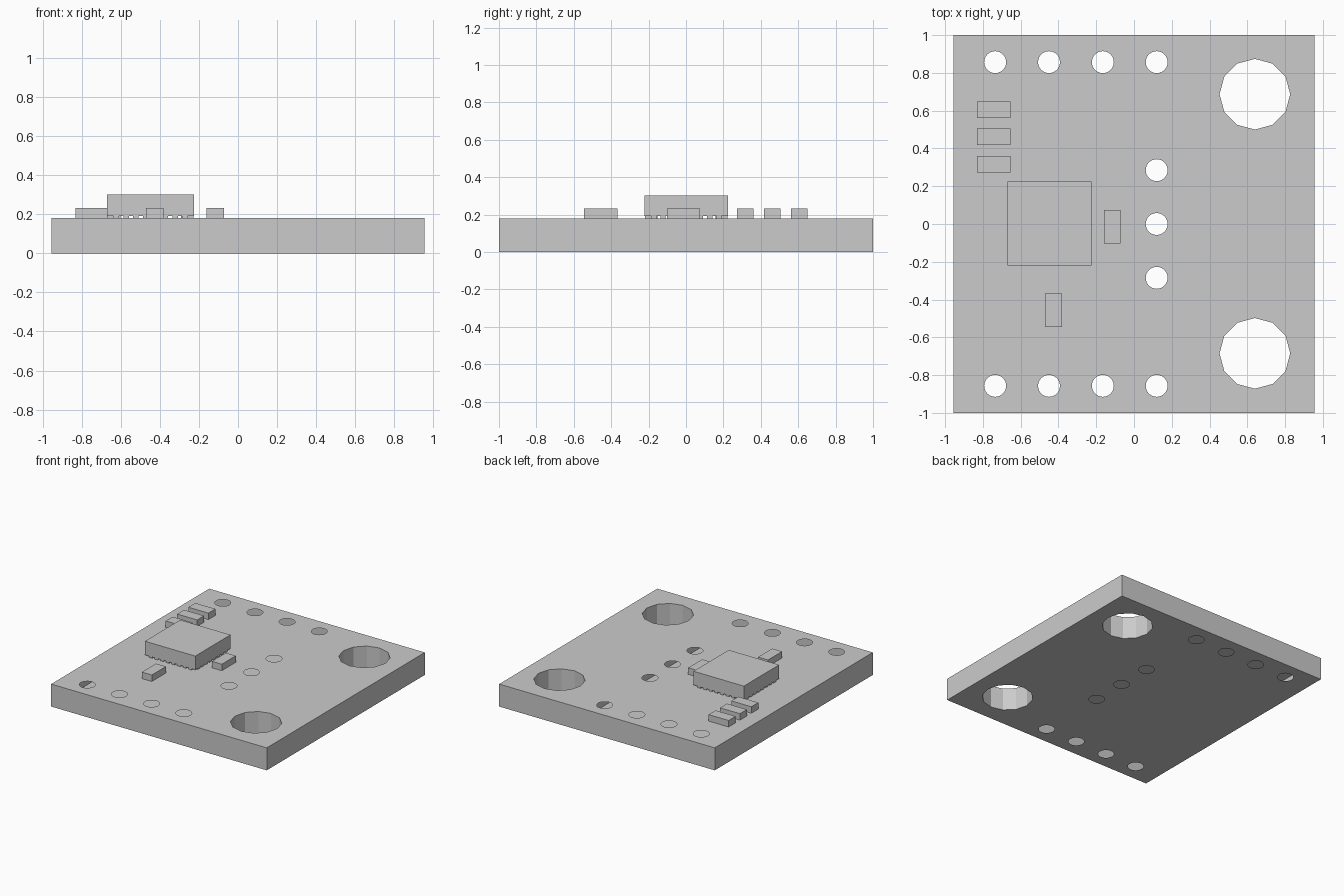
import bpy, bmesh, math
from mathutils import Vector

default = bpy.data.objects.get("Cube")
if default:
    bpy.data.objects.remove(default, do_unlink=True)

GREY = (0.6, 0.6, 0.6, 1.0)
mat = bpy.data.materials.new("plain grey")
mat.use_nodes = True
mat.diffuse_color = GREY
mat.node_tree.nodes["Principled BSDF"].inputs["Base Color"].default_value = GREY

THICK = 0.18   # board thickness


def finish(name, bm):
    mesh = bpy.data.meshes.new(name)
    bm.to_mesh(mesh)
    bm.free()
    mesh.materials.append(mat)
    obj = bpy.data.objects.new(name, mesh)
    bpy.context.collection.objects.link(obj)
    return obj


def add_box(bm, x0, x1, y0, y1, z0, z1):
    verts = bmesh.ops.create_cube(bm, size=1)["verts"]
    for v in verts:
        v.co = Vector((x1 if v.co.x > 0 else x0,
                       y1 if v.co.y > 0 else y0,
                       z1 if v.co.z > 0 else z0))


def box(name, *bounds):
    bm = bmesh.new()
    add_box(bm, *bounds)
    return finish(name, bm)


def circle(cx, cy, radius, sides):
    return [(cx + radius * math.cos(math.tau * i / sides),
             cy + radius * math.sin(math.tau * i / sides)) for i in range(sides)]


def plate(name, x0, x1, holes, lined):
    """Rectangular slab pierced by holes; lined holes get inner walls."""
    bm = bmesh.new()
    outline = [(x0, -1), (x1, -1), (x1, 1), (x0, 1)]
    rings = {}
    for z in (0, THICK):
        rings[z] = []
        edges = []
        for loop in [outline] + holes:
            ring = [bm.verts.new((x, y, z)) for x, y in loop]
            edges += [bm.edges.new((a, b)) for a, b in zip(ring, ring[1:] + ring[:1])]
            rings[z].append(ring)
        filled = bmesh.ops.triangle_fill(bm, edges=edges, use_beauty=True)
        for f in filled["geom"]:
            if isinstance(f, bmesh.types.BMFace):
                f.normal_update()
                if (f.normal.z > 0) != (z > 0):
                    f.normal_flip()
    # Outer sides face outwards, hole walls face the hole's axis
    for i, (low, high) in enumerate(zip(rings[0], rings[THICK])):
        if i and not lined:
            break
        for k in range(len(low)):
            n = (k + 1) % len(low)
            quad = bm.faces.new((low[k], low[n], high[n], high[k]))
            if i:
                quad.normal_flip()
    return finish(name, bm)


# Board: pin section with unlined pin holes, mounting section with lined holes
PIN_X = (-0.735, -0.45, -0.165, 0.12)
pin_centres = [(x, y) for x in PIN_X for y in (-0.857, 0.857)]
pin_centres += [(PIN_X[-1], y) for y in (-0.285, 0, 0.285)]
plate("pin_board", -0.955, 0.338, [circle(x, y, 0.058, 28) for x, y in pin_centres], False)
plate("mounting_board", 0.338, 0.955,
      [circle(0.64, y, 0.187, 12) for y in (-0.685, 0.687)], True)

# Main chip raised on its contact pads
CX, CY, HALF = -0.447, 0.002, 0.223
box("chip_body", CX - HALF, CX + HALF, CY - HALF, CY + HALF, 0.192, 0.302)
pads = bmesh.new()
for i in range(8):
    t = (i - 3.5) * 0.05
    for side in (-1, 1):
        inner, outer = sorted((side * 0.155, side * 0.22))
        add_box(pads, CX + t - 0.014, CX + t + 0.014, CY + inner, CY + outer, THICK, 0.193)
        add_box(pads, CX + inner, CX + outer, CY + t - 0.014, CY + t + 0.014, THICK, 0.193)
finish("chip_pads", pads)

# Small surface components
for i, y in enumerate((0.317, 0.462, 0.605)):
    box(f"side_component_{i + 1}", -0.832, -0.655, y - 0.044, y + 0.044, THICK, 0.232)
box("right_component", -0.16, -0.072, -0.102, 0.075, THICK, 0.232)
box("front_component", -0.47, -0.382, -0.545, -0.367, THICK, 0.232)
